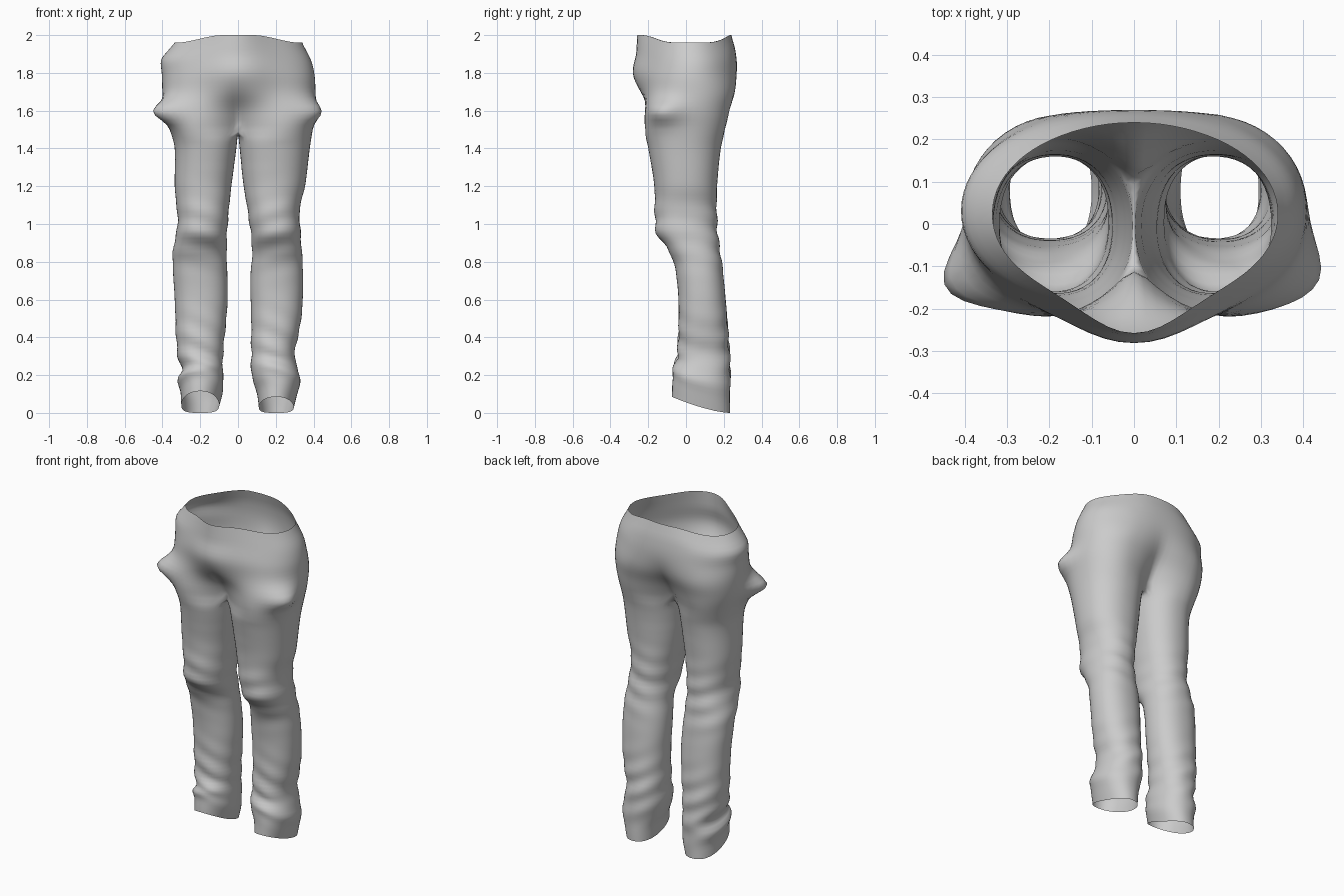
import bpy, bmesh
from math import sin, cos, exp, radians

if "Cube" in bpy.data.objects:
    bpy.data.objects.remove(bpy.data.objects["Cube"])

# Side outlines: height, inner x, outer x
LEFT = [(0, .10, .30), (.08, .08, .305), (.15, .078, .32), (.21, .08, .295), (.3, .08, .32),
        (.6, .055, .335), (.85, .06, .345), (1.0, .055, .32), (1.2, .035, .335), (1.4, .008, .335),
        (1.5, 0, .36), (1.6, 0, .39), (1.7, 0, .40), (1.8, 0, .403), (1.9, 0, .407),
        (1.95, 0, .375), (2.0, 0, .335)]
RIGHT = [(0, .11, .295), (.08, .10, .315), (.15, .08, .33), (.21, .07, .32), (.3, .07, .30),
         (.5, .07, .335), (.7, .065, .345), (.87, .075, .337), (1.08, .05, .327), (1.2, .03, .355),
         (1.4, .008, .38), (1.5, 0, .395), (1.6, 0, .41), (1.7, 0, .41), (1.8, 0, .405),
         (1.9, 0, .385), (2.0, 0, .34)]
# Depth: height, front y, back y
DEPTH = [(0, -.075, .232), (.1, -.07, .232), (.2, -.07, .235), (.3, -.045, .23), (.6, -.04, .21),
         (.8, -.065, .19), (.87, -.10, .178), (.95, -.155, .168), (1.05, -.165, .163),
         (1.2, -.168, .165), (1.4, -.2, .185), (1.5, -.222, .21), (1.6, -.228, .24),
         (1.7, -.225, .28), (1.8, -.23, .287), (1.9, -.21, .272), (2.0, -.19, .237)]
# Centre seam: height, front y, back y
SEAM = [(1.5, -.09, .10), (1.6, -.14, .16), (1.7, -.235, .235), (1.8, -.285, .268),
        (1.9, -.265, .265), (2.0, -.258, .24)]
CROTCH, OUT, INN = 1.5, 36, 10


def sample(table, z):
    """Smooth interpolation of a table keyed on its first column."""
    n = len(table)
    i = next((k for k in range(n - 1) if z <= table[k + 1][0]), n - 2)
    p = [table[max(0, min(n - 1, i + k))] for k in (-1, 0, 1, 2)]
    h = p[2][0] - p[1][0]
    t = max(0, min(1, (z - p[1][0]) / h))
    res = []
    for c in range(1, len(table[0])):
        m1 = (p[2][c] - p[0][c]) / (p[2][0] - p[0][0]) * h
        m2 = (p[3][c] - p[1][c]) / (p[3][0] - p[1][0]) * h
        res.append((2*t**3 - 3*t*t + 1) * p[1][c] + (t**3 - 2*t*t + t) * m1
                   + (3*t*t - 2*t**3) * p[2][c] + (t**3 - t*t) * m2)
    return res


def smooth(t):
    t = max(0, min(1, t))
    return t * t * (3 - 2 * t)


def oval(cx, cy, a, b, deg, n=2.2):
    c, s = cos(radians(deg)), sin(radians(deg))
    f = lambda v: abs(v) ** (2 / n) * (1 if v > 0 else -1)
    return cx + a * f(c), cy + b * f(s)


def outer_point(table, z, t):
    """Point on the outside arc, t = 0 at the front and 1 at the back."""
    xi, xo = sample(table, z)
    yf, yb = sample(DEPTH, z)
    cy, b = (yf + yb) / 2, (yb - yf) / 2
    leg = lambda u: oval((xi + xo) / 2, cy, (xo - xi) / 2, b, -140 + 280 * u)
    if z < CROTCH - 1e-6:
        return leg(t)
    w = smooth((1.85 - z) / .35)

    def mix(u):
        p, q = oval(0, cy, xo, b, -90 + 180 * u, 2.05), leg(u)
        return p[0] + (q[0] - p[0]) * w, p[1] + (q[1] - p[1]) * w
    x, y = mix(t)
    for end, sy in zip((0, 1), sample(SEAM, z)):
        ex, ey = mix(end)
        g = exp(-((t - end) / .13) ** 2)
        x, y = x - ex * g, y + (sy - ey) * g
    return (0 if t in (0, 1) else max(x, 0)), y


def finish(x, y, z, side, lift, bump):
    """Pocket bulge, cloth folds, dipped waist and slanted hem."""
    yf, yb = sample(DEPTH, z)
    front = max(0, min(1, (yb - y) / (yb - yf)))
    outer = smooth((x - .2) / .15)
    g = bump * outer * exp(-((z - 1.595) / .06) ** 2 - ((y + .12) / .09) ** 2)
    x, y = x + g, y - .35 * g
    if z < 1.3:
        fold = .007 * exp(-((z - .33) / .17) ** 2) * sin(48 * z + 22 * x * side + 9 * y)
        fold += .006 * exp(-((z - .95) / .16) ** 2) * sin(52 * z - 14 * x + 8 * y)
        y += fold * (1 if front < .5 else -1) * abs(2 * front - 1)
        x += .5 * fold * (1 if x > .19 else -1) * (1 - abs(2 * front - 1))
    if z > 1.7:
        z -= .04 * smooth((z - 1.7) / .3) * smooth((x - .08) / .25)
    z += lift * front ** 1.5 * smooth(1 - z / .35)
    return side * x, y, z


bm = bmesh.new()


def bridge(a, b, closed, flip):
    n = len(a)
    for i in range(n if closed else n - 1):
        j = (i + 1) % n
        q = (a[i], a[j], b[j], b[i])
        bm.faces.new(q[::-1] if flip else q)


for side, table, lift, bump in ((-1, LEFT, .115, .085), (1, RIGHT, .085, .055)):
    # seat: open half rings that meet at the centre seam
    prev = None
    for k in range(21):
        z = 2 - .5 * k / 20
        ring = [bm.verts.new(finish(*outer_point(table, z, i / OUT), z, side, 0, bump))
                for i in range(OUT + 1)]
        if prev:
            bridge(prev, ring, False, side > 0)
        prev = ring
    # crotch: shared curve from front seam to back seam
    sf, sb = sample(SEAM, CROTCH)
    for i in range(1, INN):
        u = i / INN
        prev.append(bm.verts.new((0, sb + (sf - sb) * u, CROTCH - .02 * sin(3.14159 * u))))
    # leg: closed rings down to the open hem
    for k in range(1, 65):
        z = CROTCH * (1 - k / 64) - .02 * (1 - k / 64)
        xi, xo = sample(table, z)
        yf, yb = sample(DEPTH, z)
        pts = [outer_point(table, z, i / OUT) for i in range(OUT + 1)]
        pts += [oval((xi + xo) / 2, (yf + yb) / 2, (xo - xi) / 2, (yb - yf) / 2, 140 + 80 * i / INN)
                for i in range(1, INN)]
        ring = [bm.verts.new(finish(x, y, z, side, lift, bump)) for x, y in pts]
        bridge(prev, ring, True, side > 0)
        prev = ring

# join both halves along the centre seam and soften it
bmesh.ops.remove_doubles(bm, verts=bm.verts, dist=.0005)
soft = [v for v in bm.verts if not v.is_boundary and 1.3 < v.co.z < 1.9 and abs(v.co.x) < .2]
for _ in range(3):
    bmesh.ops.smooth_vert(bm, verts=soft, factor=.4, use_axis_x=True, use_axis_y=True, use_axis_z=True)
bmesh.ops.recalc_face_normals(bm, faces=bm.faces)
mesh = bpy.data.meshes.new("trousers")
bm.to_mesh(mesh)
bm.free()
obj = bpy.data.objects.new("trousers", mesh)
bpy.context.collection.objects.link(obj)
for f in mesh.polygons:
    f.use_smooth = True
